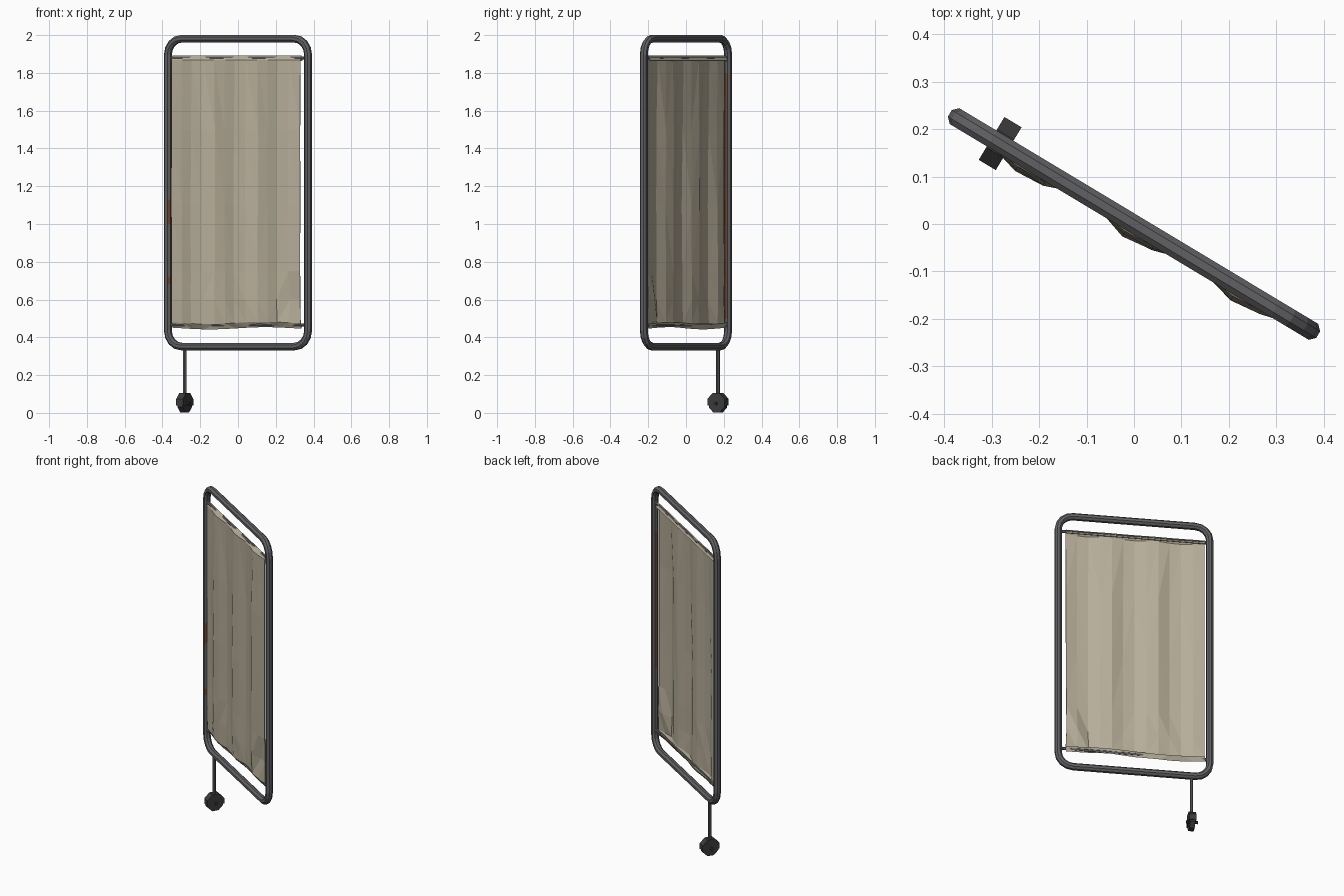
import bpy, bmesh, math, random
from mathutils import Matrix, Vector

if "Cube" in bpy.data.objects:
    bpy.data.objects.remove(bpy.data.objects["Cube"])
random.seed(4)
TURN = math.radians(-31)   # whole screen stands at an angle


def material(name, rgb):
    m = bpy.data.materials.new(name)
    m.use_nodes = True
    m.diffuse_color = (*rgb, 1)
    b = next(n for n in m.node_tree.nodes if n.type == 'BSDF_PRINCIPLED')
    b.inputs["Base Color"].default_value = (*rgb, 1)
    b.inputs["Roughness"].default_value = 0.8
    return m


steel = material("grey steel", (0.12, 0.12, 0.13))
rust = material("brown rust", (0.16, 0.06, 0.03))
cloth = material("beige cloth", (0.47, 0.42, 0.32))
rubber = material("dark rubber", (0.045, 0.045, 0.045))


def finish(bm, name, mats):
    bmesh.ops.recalc_face_normals(bm, faces=bm.faces)
    me = bpy.data.meshes.new(name)
    bm.to_mesh(me)
    bm.free()
    for m in mats:
        me.materials.append(m)
    ob = bpy.data.objects.new(name, me)
    ob.rotation_euler.z = TURN
    bpy.context.collection.objects.link(ob)
    return ob


def rod(name, a, b, radius, sides, mat, below=None):
    """Cylinder from a to b, optionally cut off under a height."""
    a, b = Vector(a), Vector(b)
    d = b - a
    spin = Matrix.Rotation(math.pi / sides, 4, 'Z')
    mat4 = Matrix.Translation((a + b) / 2) @ d.to_track_quat('Z', 'Y').to_matrix().to_4x4() @ spin
    bm = bmesh.new()
    bmesh.ops.create_cone(bm, cap_ends=True, segments=sides, radius1=radius,
                          radius2=radius, depth=d.length, matrix=mat4)
    if below is not None:
        cut = bmesh.ops.bisect_plane(bm, geom=bm.verts[:] + bm.edges[:] + bm.faces[:],
                                     plane_co=(0, 0, below), plane_no=(0, 0, 1), clear_inner=True)
        edges = [e for e in cut["geom_cut"] if isinstance(e, bmesh.types.BMEdge)]
        bmesh.ops.edgeloop_fill(bm, edges=edges)
    return finish(bm, name, [mat])


# Tubular frame: octagon swept round a rounded rectangle
HALF, LOW, HIGH, BEND, R = 0.433, 0.351, 1.981, 0.085, 0.0195
path = []   # (point, outward angle)
for cx, cz, start in ((HALF - BEND, HIGH - BEND, 0), (BEND - HALF, HIGH - BEND, 90),
                      (BEND - HALF, LOW + BEND, 180), (HALF - BEND, LOW + BEND, 270)):
    for i in range(5):
        a = math.radians(start + 22.5 * i)
        path.append((Vector((cx + BEND * math.cos(a), 0, cz + BEND * math.sin(a))), a))
    heights = {90: (1.8, 1.13, 1.0, 0.72, 0.68, 0.5), 270: (0.85, 1.7)}.get(start, ())
    side = 1 if start == 270 else -1
    if heights:
        a = 0 if side == 1 else math.pi
        path += [(Vector((side * HALF, 0, z)), a) for z in heights]
bm = bmesh.new()
rings = []
for p, a in path:
    out = Vector((math.cos(a), 0, math.sin(a)))
    ring = []
    for k in range(8):
        t = (k + 0.5) * math.pi / 4
        ring.append(bm.verts.new(p + R / math.cos(math.pi / 8) * (out * math.cos(t) + Vector((0, math.sin(t), 0)))))
    rings.append(ring)
for i, ring in enumerate(rings):
    nxt = rings[(i + 1) % len(rings)]
    for k in range(8):
        bm.faces.new((ring[k], ring[(k + 1) % 8], nxt[(k + 1) % 8], nxt[k]))
bmesh.ops.recalc_face_normals(bm, faces=bm.faces)
# Rust runs down the inner faces, with small patches at the front
for f in bm.faces:
    c = f.calc_center_median()
    if abs(c.x) < HALF - 2 * R:
        continue
    inner = -f.normal.x if c.x > 0 else f.normal.x
    lo, hi = (0.85, 1.7) if c.x > 0 else (0.5, 1.8)
    streak = inner > 0.9 and lo < c.z < hi
    patch = c.x < 0 and 0.5 < inner < 0.9 and f.normal.y < 0 and (1.0 < c.z < 1.13 or 0.68 < c.z < 0.72)
    f.material_index = int(streak or patch)
finish(bm, "frame", [steel, rust])

# Rods that hold the cloth
ROD_TOP, ROD_LOW = 1.88, 0.465
for name, z in (("upper_rod", ROD_TOP), ("lower_rod", ROD_LOW)):
    rod(name, (-HALF, 0, z), (HALF, 0, z), 0.009, 6, steel)

# Rippled cloth, hemmed round both rods
section = [(0.012, ROD_TOP - 0.015, 0), (0, ROD_TOP + 0.011, 0.1), (-0.012, ROD_TOP - 0.012, 0.6)]
section += [(-0.014, z, 1) for z in (1.5, 1.1, 0.75, 0.6)]
section += [(-0.012, ROD_LOW + 0.012, 0.8), (0, ROD_LOW - 0.015, 0.3), (0.012, ROD_LOW + 0.01, 0)]
bm = bmesh.new()
COLS = 12
grid = []
for i in range(COLS + 1):
    x = -0.405 + 0.795 * i / COLS
    wave = math.cos(math.tau * (x - 0.01) / 0.26)
    col = []
    for y, z, amount in section:
        body = amount == 1
        yy = y - amount * (0.004 + 0.013 * wave) + (random.uniform(-0.004, 0.004) if body else 0)
        zz = z + (0.006 * math.sin(9 * x) if z < 0.5 else 0)
        if body and z < 0.7 and i == COLS - 1:
            yy += 0.025   # pinched lower corner
        xx = x + (random.uniform(-0.006, 0.002) if body and i == COLS else 0)
        col.append(bm.verts.new((xx, yy, zz)))
    grid.append(col)
for a, b in zip(grid, grid[1:]):
    for j in range(len(section) - 1):
        bm.faces.new((a[j], b[j], b[j + 1], a[j + 1]))
bmesh.ops.triangulate(bm, faces=bm.faces[:])
sheet = finish(bm, "cloth_panel", [cloth])
thick = sheet.modifiers.new("thickness", 'SOLIDIFY')
thick.thickness = 0.004
thick.offset = 0

# Single leg with its caster
LX = -0.329
rod("leg", (LX, 0, 0.09), (LX, 0, LOW), 0.010, 8, steel)
rod("caster_wheel", (LX - 0.015, 0, 0.05), (LX + 0.015, 0, 0.05), 0.052, 8, rubber)
rod("caster_hood", (LX - 0.021, 0, 0.052), (LX + 0.021, 0, 0.052), 0.057, 8, rubber, below=0.04)
rod("caster_axle", (LX - 0.036, 0, 0.05), (LX + 0.03, 0, 0.05), 0.009, 6, rubber)
